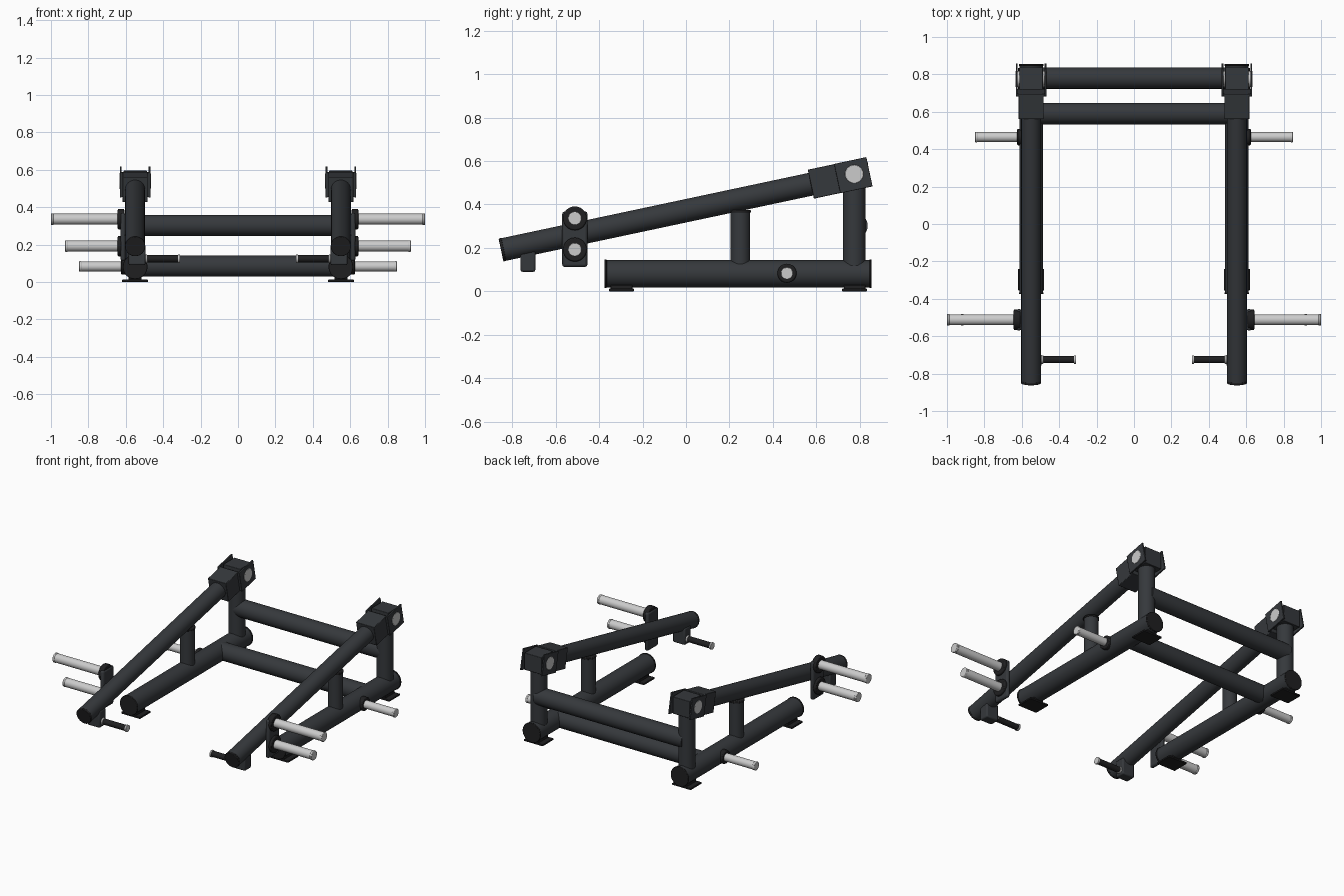
import bpy, math
from mathutils import Vector, Matrix

if "Cube" in bpy.data.objects:
    bpy.data.objects.remove(bpy.data.objects["Cube"])


def material(name, col):
    m = bpy.data.materials.new(name)
    m.diffuse_color = (*col, 1)
    m.use_nodes = True
    m.node_tree.nodes["Principled BSDF"].inputs["Base Color"].default_value = m.diffuse_color
    return m


DARK = material("dark_powder_coat", (0.036, 0.040, 0.045))
BLACK = material("black_rubber", (0.014, 0.014, 0.015))
STEEL = material("bright_steel", (0.62, 0.63, 0.65))


def finish(o, name, mat, bevel):
    o.name = name
    o.data.materials.append(mat)
    if bevel:
        b = o.modifiers.new("edge", 'BEVEL')
        b.width = bevel
        b.segments = 2
        b.limit_method = 'ANGLE'
    bpy.ops.object.shade_smooth_by_angle(angle=math.radians(35))
    return o


def tube(name, a, b, r, mat=DARK, bevel=0.0):
    a, b = Vector(a), Vector(b)
    d = b - a
    bpy.ops.mesh.primitive_cylinder_add(vertices=40, radius=r, depth=d.length, location=(a + b) / 2,
                                        rotation=d.to_track_quat('Z', 'Y').to_euler())
    return finish(bpy.context.object, name, mat, bevel)


def box(name, c, size, mat=DARK, tilt=0.0, bevel=0.003):
    bpy.ops.mesh.primitive_cube_add(size=1, location=c, rotation=(tilt, 0, 0))
    o = bpy.context.object
    o.data.transform(Matrix.Diagonal((*size, 1)))
    return finish(o, name, mat, bevel)


X = 0.55
TILT = math.radians(12)
HEAD_Y, HEAD_Z = 0.71, 0.522


def on_arm(t):
    """y, z at distance t along the arm axis from the head centre"""
    return HEAD_Y + t * math.cos(TILT), HEAD_Z + t * math.sin(TILT)


def peg(name, s, x0, x1, y, z, r, collar):
    tube(name, (s * x0, y, z), (s * (x1 - 0.012), y, z), r - 0.002, STEEL)
    tube(name + "_end_cap", (s * (x1 - 0.014), y, z), (s * x1, y, z), r, STEEL, 0.003)
    tube(name + "_collar", (s * x0, y, z), (s * (x0 + 0.035), y, z), collar, BLACK, 0.006)


# cross members
tube("lower_cross_tube", (-X, 0.59, 0.085), (X, 0.59, 0.085), 0.057)
tube("rear_cross_tube", (-X, 0.78, 0.302), (X, 0.78, 0.302), 0.057)

for s, side in ((-1, "left"), (1, "right")):
    x = s * X
    # base rail, caps and feet
    tube(f"base_rail_{side}", (x, -0.37, 0.081), (x, 0.85, 0.081), 0.063)
    for y0, y1, end in ((-0.375, -0.365, "front"), (0.845, 0.855, "rear")):
        tube(f"base_cap_{end}_{side}", (x, y0, 0.081), (x, y1, 0.081), 0.066, BLACK, 0.003)
    for y, end in ((-0.297, "front"), (0.777, "rear")):
        box(f"foot_plate_{end}_{side}", (x, y, 0.006), (0.14, 0.115, 0.012), BLACK)
        box(f"foot_riser_{end}_{side}", (x, y, 0.018), (0.07, 0.10, 0.022), BLACK)
    # posts
    tube(f"rear_upright_{side}", (x, 0.775, 0.08), (x, 0.775, 0.52), 0.052)
    tube(f"arm_rest_post_{side}", (x, 0.25, 0.08), (x, 0.25, 0.365), 0.045)
    tube(f"arm_rest_pad_{side}", (x, 0.25, 0.362), (x, 0.25, 0.374), 0.049, BLACK, 0.003)
    box(f"pivot_housing_{side}", (x, 0.778, 0.538), (0.126, 0.12, 0.114))
    # lever arm
    tube(f"lever_arm_{side}", (x, *on_arm(-1.585)), (x, *on_arm(-0.03)), 0.053)
    tube(f"lever_arm_cap_{side}", (x, *on_arm(-1.597)), (x, *on_arm(-1.583)), 0.054, BLACK, 0.003)
    # clevis head with side plates and axle
    box(f"clevis_block_{side}", (x, *on_arm(-0.072)), (0.134, 0.132, 0.136), tilt=TILT)
    box(f"clevis_bridge_{side}", (x, *on_arm(-0.008)), (0.16, 0.012, 0.136), tilt=TILT)
    for k in (-1, 1):
        box(f"clevis_plate_{side}", (x + k * 0.077, *on_arm(0.062)), (0.010, 0.152, 0.138), tilt=TILT, bevel=0.002)
    tube(f"pivot_axle_{side}", (x - 0.084, 0.775, 0.54), (x + 0.084, 0.775, 0.54), 0.042, STEEL, 0.002)
    # storage peg on base
    peg(f"storage_peg_{side}", s, 0.59, 0.85, 0.465, 0.083, 0.028, 0.044)
    # weight pegs on their mounting plate
    box(f"peg_plate_{side}", (s * 0.615, -0.512, 0.24), (0.026, 0.116, 0.256), bevel=0.011)
    peg(f"upper_weight_peg_{side}", s, 0.608, 1.0, -0.512, 0.336, 0.031, 0.055)
    peg(f"lower_weight_peg_{side}", s, 0.608, 0.925, -0.512, 0.192, 0.031, 0.055)
    # handle and bracket under the arm
    box(f"handle_bracket_{side}", (s * 0.54, -0.728, 0.146), (0.09, 0.068, 0.112), bevel=0.008)
    tube(f"handle_bar_{side}", (s * 0.52, -0.725, 0.124), (s * 0.314, -0.725, 0.124), 0.014, STEEL)
    tube(f"handle_grip_{side}", (s * 0.485, -0.725, 0.124), (s * 0.32, -0.725, 0.124), 0.019, BLACK)
    for x0, x1, where in ((0.498, 0.485, "inner"), (0.321, 0.310, "end")):
        tube(f"handle_ring_{where}_{side}", (s * x0, -0.725, 0.124), (s * x1, -0.725, 0.124), 0.023, STEEL, 0.002)
